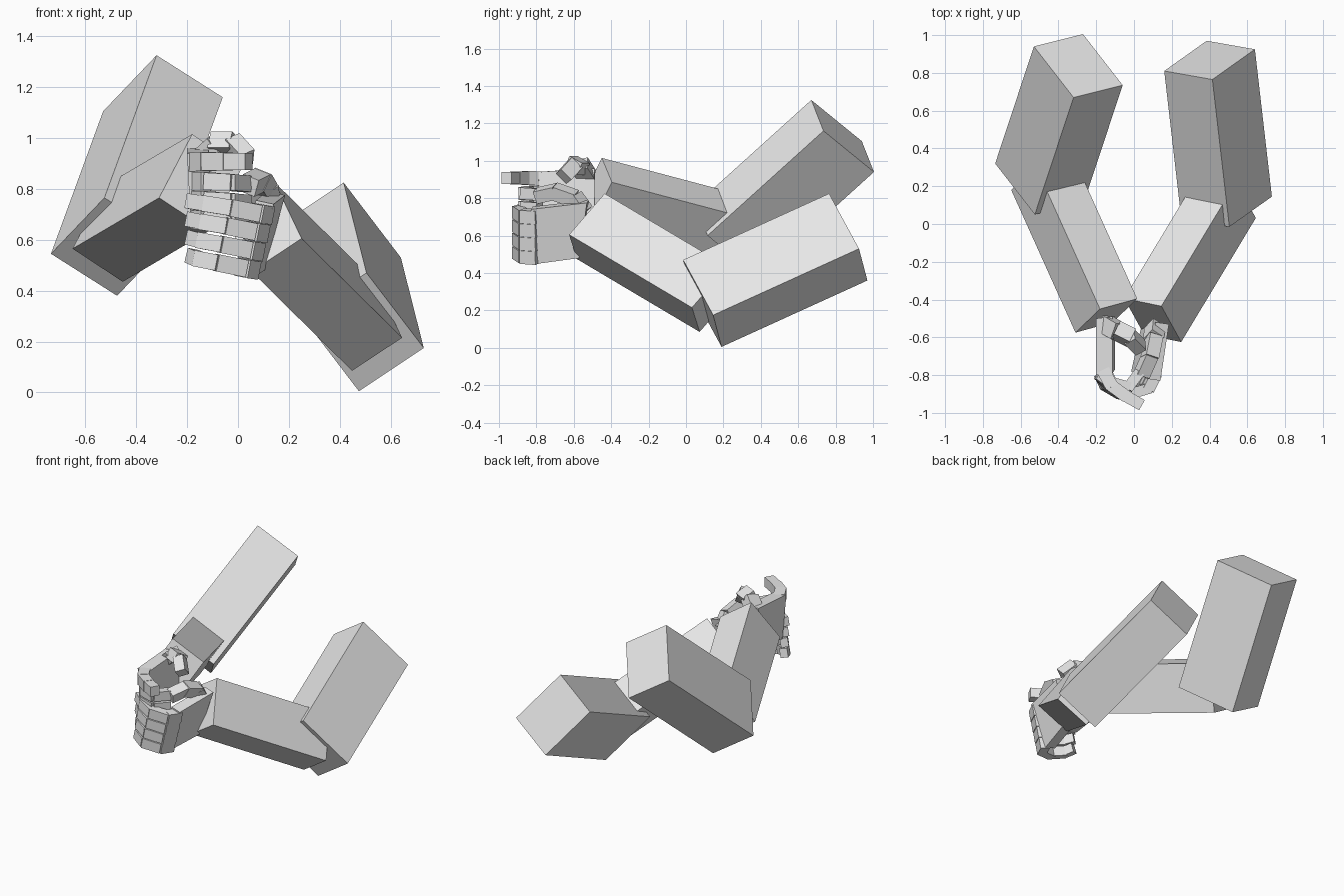
import bpy, bmesh
from mathutils import Vector as V

if "Cube" in bpy.data.objects:
    bpy.data.objects.remove(bpy.data.objects["Cube"])

grey = bpy.data.materials.new("plain_grey")
grey.diffuse_color = (0.8, 0.8, 0.8, 1)
grey.use_nodes = True
grey.node_tree.nodes["Principled BSDF"].inputs["Base Color"].default_value = grey.diffuse_color


def make(name, bm):
    bmesh.ops.recalc_face_normals(bm, faces=bm.faces)
    me = bpy.data.meshes.new(name)
    bm.to_mesh(me)
    bm.free()
    me.materials.append(grey)
    ob = bpy.data.objects.new(name, me)
    bpy.context.collection.objects.link(ob)


def add_prism(bm, quad, offset):
    """Extrude a four-cornered face along an offset."""
    lo = [bm.verts.new(p) for p in quad]
    hi = [bm.verts.new(V(p) + V(offset)) for p in quad]
    bm.faces.new(lo)
    bm.faces.new(hi)
    for i in range(4):
        j = (i + 1) % 4
        bm.faces.new((lo[i], lo[j], hi[j], hi[i]))


def slab(name, corner, a, b, length):
    """Box from one corner and three edge vectors."""
    c, a, b = V(corner), V(a), V(b)
    bm = bmesh.new()
    add_prism(bm, [c, c + a, c + a + b, c + b], length)
    make(name, bm)


def plate(name, quad, offset):
    bm = bmesh.new()
    add_prism(bm, quad, offset)
    make(name, bm)


def finger(name, path, up, height, thick):
    """Chain of box segments, each tapering slightly in size."""
    bm = bmesh.new()
    for i in range(len(path) - 1):
        p, q = V(path[i]), V(path[i + 1])
        d = (q - p).normalized()
        side = d.cross(V(up)).normalized()
        rise = side.cross(d).normalized()
        k = 1 - 0.06 * i
        s, r = side * thick * k / 2, rise * height * k / 2
        p, q = p - d * 0.008, q + d * 0.008
        add_prism(bm, [p + s + r, p - s + r, p - s - r, p + s - r], q - p)
    make(name, bm)


# Upper arms
slab("right_upper_arm", (-0.32, 0.67, 1.325), (0.26, 0.065, -0.165),
     (-0.21, 0.27, -0.22), (-0.205, -0.62, -0.56))
slab("left_upper_arm", (0.415, 0.765, 0.825), (-0.255, 0.045, -0.17),
     (0.225, 0.16, -0.295), (0.09, -0.78, -0.355))

# Forearms
slab("right_forearm", (-0.31, -0.575, 0.765), (0.13, 0.125, 0.25),
     (0.197, 0.054, -0.13), (-0.34, 0.755, -0.2))
slab("left_forearm", (0.25, -0.625, 0.605), (-0.105, 0.19, 0.22),
     (-0.197, 0.041, -0.13), (0.395, 0.657, -0.39))

# Palms
plate("right_palm", [(-0.2, -0.8, 0.94), (-0.2, -0.5, 0.96),
                     (-0.185, -0.5, 0.68), (-0.185, -0.78, 0.64)], (0.085, 0.01, 0))
plate("left_palm", [(0.14, -0.83, 0.74), (0.185, -0.53, 0.775),
                    (0.105, -0.57, 0.48), (0.055, -0.79, 0.45)], (-0.07, 0.01, 0.015))

# Right hand fingers: the index reaches forward, the others curl inward
finger("right_index_finger", [(-0.16, -0.78, 0.905), (-0.12, -0.855, 0.908),
                              (-0.045, -0.91, 0.908), (0.035, -0.955, 0.908)],
       (0, 0, 1), 0.075, 0.07)
for i, name in enumerate(("middle", "ring", "little")):
    z = 0.83 - 0.075 * i
    finger(f"right_{name}_finger", [(-0.155, -0.77, z), (-0.12, -0.84, z),
                                    (-0.03, -0.865, z - 0.005), (0.025, -0.79, z - 0.01)],
           (0, 0, 1), 0.072, 0.065)

# Left hand fingers wrap around the right hand
for i, name in enumerate(("index", "middle", "ring", "little")):
    x, z, w = -0.018 * i, 0.7 - 0.072 * i, 1 - 0.05 * i
    finger(f"left_{name}_finger",
           [(0.11 + x, -0.80, z), (0.075 + x, -0.87, z + 0.005),
            (-0.025 + x, -0.9, z + 0.025), (-0.12 * w + x, -0.855, z + 0.04),
            (-0.185 * w + x * 0.4, -0.805, z + 0.05)],
           (0.2, 0, 1), 0.072, 0.06)

# Thumbs
finger("right_thumb", [(-0.15, -0.53, 0.92), (-0.09, -0.565, 0.975),
                       (-0.02, -0.6, 0.975), (0.03, -0.65, 0.92)],
       (0.3, -0.8, 0.3), 0.09, 0.075)
finger("left_thumb", [(0.11, -0.55, 0.73), (0.105, -0.6, 0.8),
                      (0.085, -0.7, 0.835), (0.045, -0.79, 0.815)],
       (0.4, 0, 1), 0.08, 0.08)
